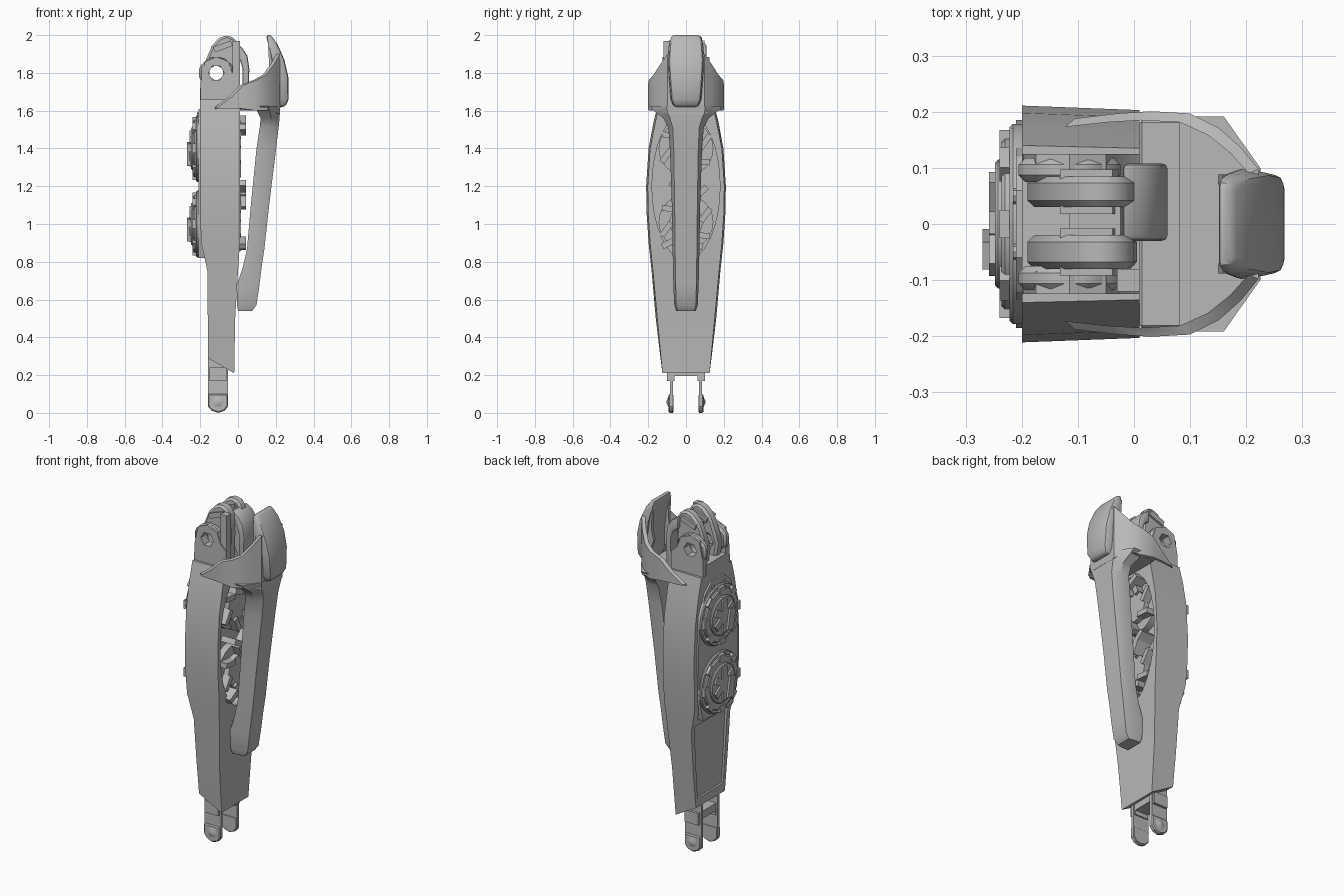
import bpy, bmesh, math

cube = bpy.data.objects.get("Cube")
if cube:
    bpy.data.objects.remove(cube, do_unlink=True)

grey = bpy.data.materials.new("plain_grey")
grey.use_nodes = True
grey.diffuse_color = (0.48, 0.48, 0.48, 1)
grey.node_tree.nodes["Principled BSDF"].inputs["Base Color"].default_value = (0.48, 0.48, 0.48, 1)
parts = []


def skin(name, rings):
    """Join closed rings of points into a capped solid."""
    bm = bmesh.new()
    loops = [[bm.verts.new(p) for p in ring] for ring in rings]
    for a, b in zip(loops, loops[1:]):
        for i in range(len(a)):
            j = (i + 1) % len(a)
            bm.faces.new((a[i], a[j], b[j], b[i]))
    bm.faces.new(loops[0])
    bm.faces.new(loops[-1])
    bmesh.ops.recalc_face_normals(bm, faces=bm.faces)
    mesh = bpy.data.meshes.new(name)
    bm.to_mesh(mesh)
    bm.free()
    obj = bpy.data.objects.new(name, mesh)
    bpy.context.collection.objects.link(obj)
    mesh.materials.append(grey)
    parts.append(obj)
    return obj


def prism(name, pts, axis, a, b):
    """Extrude an (x, z) outline along y, or a (y, z) outline along x."""
    if axis == 'y':
        return skin(name, [[(u, t, v) for u, v in pts] for t in (a, b)])
    return skin(name, [[(t, u, v) for u, v in pts] for t in (a, b)])


def oval(u, v, ru, rv, n=24, turn=0.0):
    return [(u + ru * math.cos(turn + math.tau * i / n),
             v + rv * math.sin(turn + math.tau * i / n)) for i in range(n)]


def bar(name, axis, u, v, length, width, angle, a, b):
    """Box with a rotated rectangular outline."""
    c, s = math.cos(angle), math.sin(angle)
    corners = [(-1, -1), (1, -1), (1, 1), (-1, 1)]
    pts = [(u + c * p * length / 2 - s * q * width / 2,
            v + s * p * length / 2 + c * q * width / 2) for p, q in corners]
    return prism(name, pts, axis, a, b)


def apply(obj, mod):
    bpy.context.view_layer.objects.active = obj
    bpy.ops.object.modifier_apply(modifier=mod.name)


def cut(obj, cutter):
    mod = obj.modifiers.new("cut", 'BOOLEAN')
    mod.operation = 'DIFFERENCE'
    mod.solver = 'EXACT'
    mod.object = cutter
    apply(obj, mod)
    parts.remove(cutter)
    bpy.data.objects.remove(cutter, do_unlink=True)


def bevel(obj, width, segments=2):
    mod = obj.modifiers.new("bevel", 'BEVEL')
    mod.width = width
    mod.segments = segments
    mod.limit_method = 'ANGLE'
    apply(obj, mod)


def pin_hole(obj):
    cut(obj, prism("hole_cutter", oval(-.115, 1.8, .042, .042, 6), 'y', -.3, .3))


# Main leg shell: back z, front z, back x, front x, back and front half width
shell = [(.29, .21, -.16, -.02, .135, .125), (.5, .5, -.16, -.015, .16, .152),
         (.75, .75, -.162, 0, .182, .175), (.9, .9, -.195, .01, .198, .19),
         (1.05, 1.05, -.2, .01, .208, .2), (1.2, 1.2, -.2, .01, .211, .203),
         (1.4, 1.4, -.2, .01, .198, .19), (1.55, 1.55, -.2, .01, .17, .16),
         (1.66, 1.66, -.2, .01, .14, .135)]
body = skin("leg_shell", [[(x0, -h0, z0), (x1, -h1, z1), (x1, h1, z1), (x0, h0, z0)]
                          for z0, z1, x0, x1, h0, h1 in shell])
cut(body, prism("front_recess_cutter", oval(0, 1.2, .18, .39, 32), 'x', -.07, .1))
cut(body, prism("rear_recess_cutter",
                [(-.12, .34), (.12, .34), (.155, .78), (-.155, .78)], 'x', -.3, -.148))

# Rear cover plate carrying two stacked wheels
cover = prism("rear_cover", [(-.14, .82), (.14, .82), (.175, .95), (.185, 1.2), (.175, 1.4),
                             (.12, 1.56), (.06, 1.61), (-.06, 1.61), (-.12, 1.56),
                             (-.175, 1.4), (-.185, 1.2), (-.175, .95)], 'x', -.21, -.15)
for z, side in ((1.4, "upper"), (1.0, "lower")):
    for label, r, x in (("rim", .178, -.222), ("ring", .155, -.236), ("hub", .115, -.248)):
        bevel(prism(side + "_wheel_" + label, oval(0, z, r, r), 'x', x, -.19), .006, 1)
    for k in range(3):
        bar(side + "_wheel_blade", 'x', 0, z, .19, .04, .5 + k * math.pi / 3, -.258, -.24)
    bar(side + "_wheel_latch", 'x', -.045, z - .03, .05, .12, .2, -.27, -.24)
    for k in range(8):
        a = k * math.tau / 8
        bar(side + "_rim_block", 'x', .15 * math.cos(a), z + .15 * math.sin(a),
            .035, .05, a, -.24, -.2)
for y in (-.05, .05):
    prism("cover_bolt", oval(y, 1.575, .014, .014, 8), 'x', -.216, -.2)

# Machinery in the front recess
for z in (1.4, 1.01):
    prism("inner_disc", oval(0, z, .145, .145), 'x', -.09, -.03)
    prism("inner_hub", oval(0, z, .09, .09, 12), 'x', -.05, .0)
    for k in range(6):
        a = .35 + k * math.pi / 3
        bar("inner_fin", 'x', .11 * math.cos(a), z + .11 * math.sin(a),
            .085, .03, a + .6, -.05, .015)
for y, z, a in ((.03, 1.54, .5), (-.04, 1.5, -.4), (.08, 1.17, .7), (-.05, 1.2, -.5),
                (.05, 1.12, 1.1), (-.09, .9, .5), (.05, .89, -.3)):
    bar("inner_lever", 'x', y, z, .08, .032, a, -.05, .042)

# Upper ears with hexagonal bosses, open through the pin hole
for s in (1, -1):
    ear = prism("hinge_ear", [(-.2, 1.6), (.01, 1.6), (.01, 1.76), (-.03, 1.8), (-.05, 1.86),
                              (-.115, 1.885), (-.175, 1.86), (-.198, 1.75)],
                'y', s * .085, s * .125)
    boss = prism("hinge_boss", oval(-.115, 1.8, .098, .088, 8, .39), 'y', s * .075, s * .118)
    bevel(boss, .012, 1)
    pin_hole(ear)
    pin_hole(boss)

# Knuckle prongs between the ears
for y0, y1 in ((.03, .085), (-.08, -.02)):
    prong = prism("hinge_prong", [(-.17, 1.66), (-.19, 1.8), (-.165, 1.88), (-.14, 1.94), (-.1, 1.985),
                                  (-.06, 2), (-.02, 1.985), (0, 1.95), (.005, 1.84), (0, 1.66)],
                  'y', y0, y1)
    pin_hole(prong)
    bevel(prong, .012, 1)
    bar("prong_ridge", 'y', -.08, 1.94, .1, .03, .35, y0 - .012, y1 + .012)
web = prism("hinge_web", [(-.2, 1.62), (-.2, 1.72), (-.05, 1.74), (0, 1.62)], 'y', -.1, .1)
bar("knuckle_bridge", 'y', -.06, 1.92, .1, .05, .4, -.05, .05)
bar("side_tab", 'y', -.01, 1.83, .04, .28, math.pi / 2 * 0, -.12, -.08)

# Curved strap in front of the knuckle
strap = prism("hinge_strap", [(-.02, 1.96), (.02, 1.935), (.05, 1.89), (.06, 1.82), (.055, 1.62),
                              (.02, 1.62), (.025, 1.82), (.01, 1.87), (-.02, 1.89)],
              'y', -.03, .108)
bevel(strap, .01)

# Front strut flaring into the knee guard: z, inner x, outer x, inner and outer half width
strut = [(.54, .0, .075, .052, .045), (.57, -.005, .098, .062, .052), (.68, -.005, .114, .067, .055),
         (.77, .025, .125, .069, .056), (.87, .048, .14, .071, .058), (1.1, .068, .165, .075, .06),
         (1.4, .098, .202, .085, .065), (1.51, .115, .215, .094, .07),
         (1.56, .12, .22, .12, .085), (1.6, .1, .222, .172, .1), (1.625, .08, .225, .192, .1)]
skin("front_strut", [[(a, -h, z), (a * .45 + b * .55, -h, z), (b, -g, z),
                      (b, g, z), (a * .45 + b * .55, h, z), (a, h, z)]
                     for z, a, b, h, g in strut])
bevel(prism("guard_floor", [(.01, 1.6), (.16, 1.6), (.16, 1.622), (.01, 1.622)],
            'y', -.185, .185), .004, 1)

# Wraparound knee guard: x, y, bottom z, top z along one half
wing = [(-.105, .188, 1.61, 1.618), (-.03, .197, 1.612, 1.675), (.03, .201, 1.61, 1.735),
        (.1, .197, 1.6, 1.762), (.15, .172, 1.6, 1.79), (.19, .137, 1.6, 1.845),
        (.222, .098, 1.58, 1.9)]
path = wing + [(x, -y, b, t) for x, y, b, t in reversed(wing)]
skin("knee_guard", [[(x, y, b), (x, y, t), (x - .018, y * .92, t), (x - .018, y * .92, b)]
                    for x, y, b, t in path])

# Rounded cap at the top of the guard
cap = skin("knee_cap", [[(x0, -h, z), (x1, -h * .9, z), (x1, h * .9, z), (x0, h, z)]
                        for z, x0, x1, h in
                        ((1.62, .2, .25, .068), (1.66, .19, .268, .085), (1.78, .188, .266, .095),
                         (1.87, .178, .245, .1), (1.95, .16, .21, .093), (2, .148, .175, .08))])
bevel(cap, .014)
for s in (1, -1):
    prism("cap_rib", [(.2, 1.63), (.15, 1.77), (.165, 1.84), (.158, 1.97), (.2, 1.9)],
          'y', s * .07, s * .088)

# Lower fork with pointed pins
for s in (1, -1):
    prong = prism("fork_prong", [(-.16, .32), (-.16, .035), (-.14, .012), (-.105, 0), (-.07, .012),
                                 (-.053, .035), (-.053, .26)], 'y', s * .068, s * .085)
    pad = prism("fork_pad", [(-.16, .1), (-.16, .035), (-.14, .012), (-.105, 0), (-.07, .012),
                             (-.053, .035), (-.053, .1)], 'y', s * .066, s * .093)
    bevel(pad, .006, 1)
    tip = [[(u, y, v) for u, v in oval(-.105, .058, r, r, 6)]
           for r, y in ((.04, s * .09), (.008, s * .102))]
    skin("fork_pin", tip)
    prism("fork_shoulder", [(-.15, .17), (-.06, .17), (-.06, .24), (-.15, .24)],
          'y', s * .06, s * .1)
prism("fork_bridge", [(-.15, .195), (-.06, .195), (-.06, .24), (-.15, .24)], 'y', -.07, .07)

# Smooth rounded surfaces while keeping hard edges
bpy.ops.object.select_all(action='DESELECT')
for obj in parts:
    obj.select_set(True)
bpy.context.view_layer.objects.active = body
bpy.ops.object.shade_smooth_by_angle(angle=math.radians(30))
